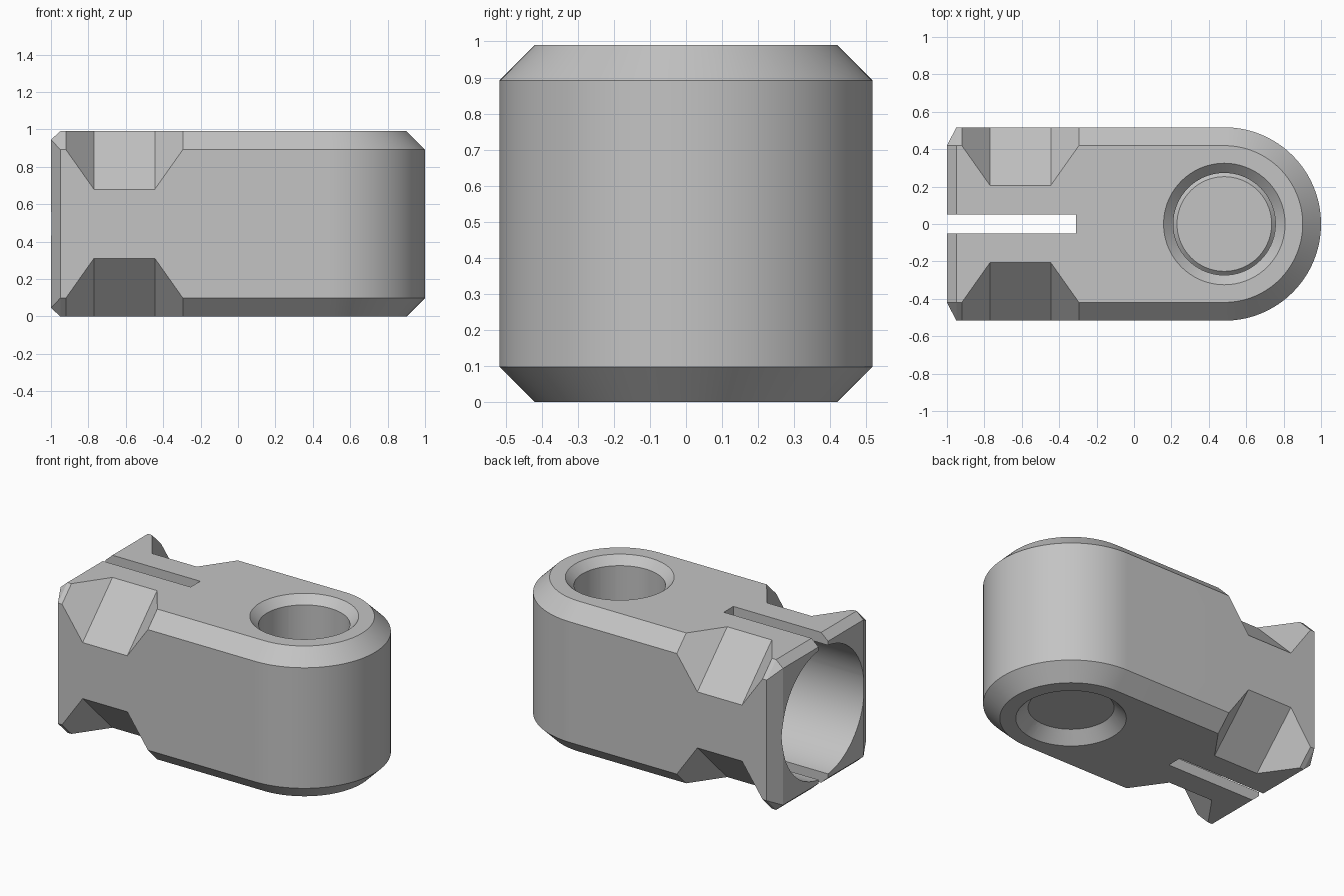
import bpy
import bmesh
import math
from mathutils import Matrix, Vector

old = bpy.data.objects.get("Cube")
if old:
    bpy.data.objects.remove(old, do_unlink=True)

H = 0.99            # height
MID = H / 2
HALF = 0.517        # half width, also the nose radius
CH = 0.098          # edge chamfer
NOSE = 1 - HALF     # centre of the rounded nose and the pin hole

steel = bpy.data.materials.new("plain grey")
steel.use_nodes = True
grey = (0.55, 0.55, 0.55, 1)
steel.diffuse_color = grey
steel.node_tree.nodes["Principled BSDF"].inputs["Base Color"].default_value = grey


def finish(name, bm):
    bmesh.ops.recalc_face_normals(bm, faces=bm.faces)
    mesh = bpy.data.meshes.new(name)
    bm.to_mesh(mesh)
    bm.free()
    mesh.materials.append(steel)
    obj = bpy.data.objects.new(name, mesh)
    bpy.context.collection.objects.link(obj)
    return obj


def hull(name, points):
    """Convex solid around the points, with flat areas merged."""
    bm = bmesh.new()
    for p in points:
        bm.verts.new(p)
    bmesh.ops.convex_hull(bm, input=bm.verts)
    loose = [v for v in bm.verts if not v.link_faces]
    bmesh.ops.delete(bm, geom=loose, context='VERTS')
    bmesh.ops.dissolve_limit(bm, angle_limit=0.005, verts=bm.verts, edges=bm.edges)
    return finish(name, bm)


def cone(name, r1, r2, depth, matrix):
    bm = bmesh.new()
    bmesh.ops.create_cone(bm, cap_ends=True, segments=72, radius1=r1,
                          radius2=r2, depth=depth, matrix=matrix)
    return finish(name, bm)


def box(name, low, high):
    return hull(name, [(x, y, z) for x in (low[0], high[0])
                       for y in (low[1], high[1]) for z in (low[2], high[2])])


# Body: rounded nose, chamfered rims and a tapered square end
points = []
for z, r in ((0, HALF - CH), (CH, HALF), (H - CH, HALF), (H, HALF - CH)):
    for i in range(65):
        a = math.pi * (i / 64 - 0.5)
        points.append((NOSE + r * math.cos(a), r * math.sin(a), z))
    points += [(-0.95, r, z), (-0.95, -r, z)]
points += [(-1, sy * (HALF - CH), MID + sz * 0.45) for sy in (-1, 1) for sz in (-1, 1)]
body = hull("clamp_body", points)

# Pin hole with a countersink at both ends
cutters = [cone("pin_hole_cutter", 0.273, 0.273, 2, Matrix.Translation((NOSE, 0, MID)))]
for sign, z in ((1, H), (-1, 0)):
    wide, narrow = 0.345, 0.253
    lower, upper = (narrow, wide) if sign > 0 else (wide, narrow)
    cutters.append(cone("countersink_cutter", lower, upper, wide - narrow,
                        Matrix.Translation((NOSE, 0, z - sign * 0.026))))

# Round socket in the square end, split by a narrow slot
turn = Matrix.Rotation(math.pi / 2, 4, 'Y')
cutters.append(cone("socket_cutter", 0.427, 0.427, 0.89,
                    Matrix.Translation((-0.755, 0, MID)) @ turn))
cutters.append(box("slot_cutter", (-1.2, -0.05, -0.2), (-0.31, 0.05, H + 0.2)))

# Diagonal trapezoid notches across the four long edges
notch = ((-0.77, 0.496), (-0.445, 0.496), (-0.145, 0.796), (-1.07, 0.796))
for sy in (-1, 1):
    for sz in (-1, 1):
        out = Vector((0, sy, sz)).normalized()
        side = Vector((0, -sy, sz)).normalized()
        cutters.append(hull("notch_cutter", [
            Vector((x, 0, MID)) + out * d + side * s
            for x, d in notch for s in (-0.6, 0.6)]))

# Cut everything out of the body
bpy.ops.object.select_all(action='DESELECT')
bpy.context.view_layer.objects.active = body
body.select_set(True)
for cutter in cutters:
    cutter.hide_render = True
    mod = body.modifiers.new("cut", 'BOOLEAN')
    mod.operation = 'DIFFERENCE'
    mod.solver = 'EXACT'
    mod.object = cutter
    bpy.ops.object.modifier_apply(modifier=mod.name)
    bpy.data.objects.remove(cutter, do_unlink=True)

bpy.ops.object.shade_smooth_by_angle(angle=math.radians(20))
